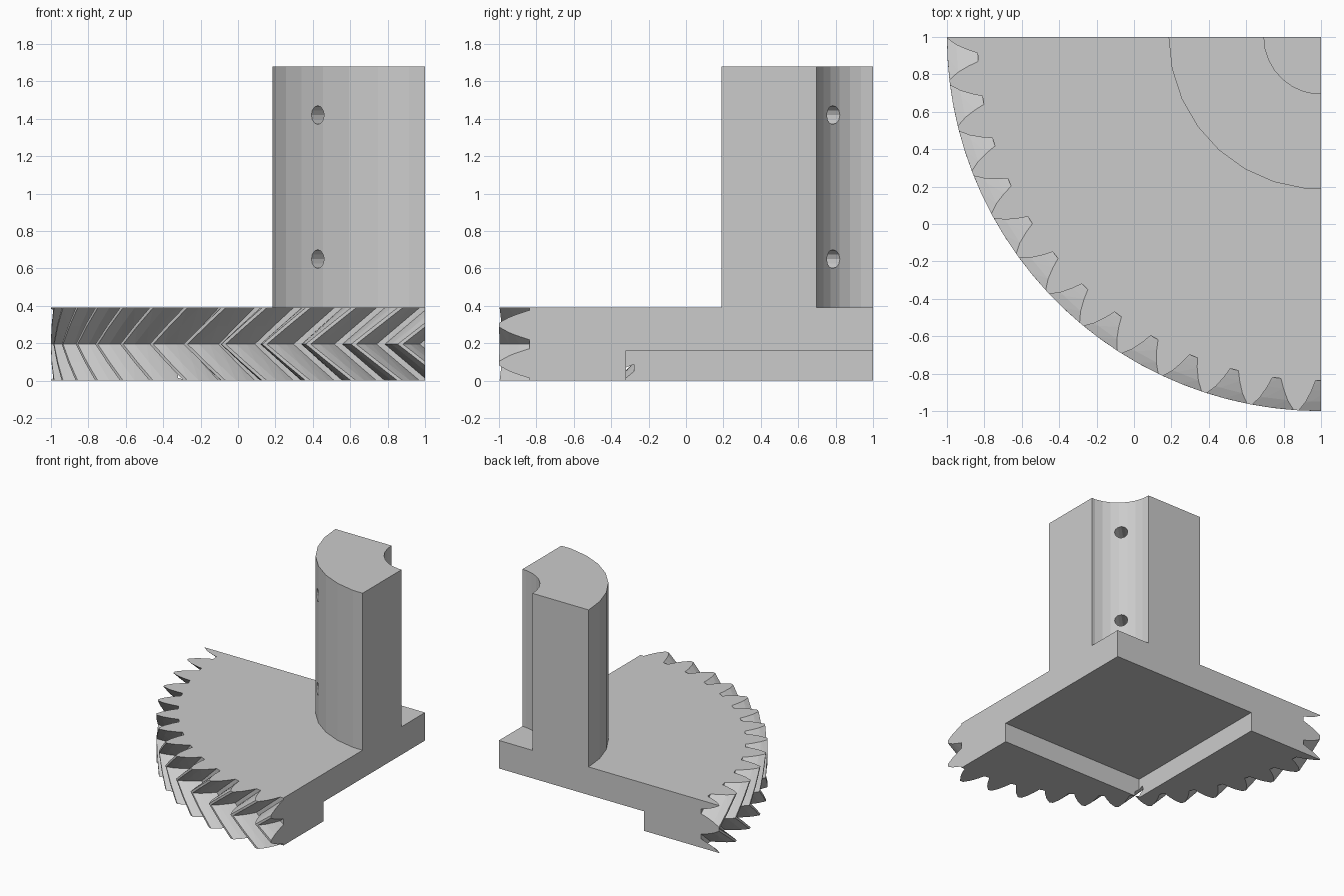
import bpy, bmesh, math
from mathutils import Vector, Matrix

if "Cube" in bpy.data.objects:
    bpy.data.objects.remove(bpy.data.objects["Cube"])

AXIS = Vector((1, 1, 0))      # gear axis, at the back left corner
GEAR_H, TOP = 0.39, 1.68
PITCH = 7.2                   # degrees per tooth

grey = bpy.data.materials.new("light_grey")
grey.use_nodes = True
colour = (0.6, 0.6, 0.6, 1)
grey.diffuse_color = colour
grey.node_tree.nodes["Principled BSDF"].inputs["Base Color"].default_value = colour


def polar(r, deg, z):
    """Point at an angle measured from -x towards -y around the gear axis."""
    a = math.radians(deg)
    return AXIS + Vector((-r * math.cos(a), -r * math.sin(a), z))


def loft(name, rings):
    """Closed solid through a stack of equal point rings."""
    bm = bmesh.new()
    rows = [[bm.verts.new(p) for p in ring] for ring in rings]
    n = len(rows[0])
    for low, high in zip(rows, rows[1:]):
        for i in range(n):
            j = (i + 1) % n
            bm.faces.new((low[i], low[j], high[j], high[i]))
    sides = list(bm.faces)
    if len(rows) > 2:
        bmesh.ops.triangulate(bm, faces=sides)
    bm.faces.new(rows[0])
    bm.faces.new(rows[-1])
    bmesh.ops.recalc_face_normals(bm, faces=bm.faces)
    return make_object(name, bm)


def make_object(name, bm):
    mesh = bpy.data.meshes.new(name)
    bm.to_mesh(mesh)
    bm.free()
    mesh.materials.append(grey)
    ob = bpy.data.objects.new(name, mesh)
    bpy.context.collection.objects.link(ob)
    return ob


def box(name, lo, hi):
    bm = bmesh.new()
    lo, hi = Vector(lo), Vector(hi)
    size = Matrix.Diagonal((*(hi - lo), 1))
    bmesh.ops.create_cube(bm, size=1, matrix=Matrix.Translation((lo + hi) / 2) @ size)
    return make_object(name, bm)


def cut(target, cutter, operation="DIFFERENCE"):
    cutter.hide_render = True
    mod = target.modifiers.new("cut", "BOOLEAN")
    mod.operation, mod.solver, mod.object = operation, "EXACT", cutter
    bpy.context.view_layer.objects.active = target
    bpy.ops.object.modifier_apply(modifier=mod.name)
    bpy.data.objects.remove(cutter)


# Herringbone gear: toothed outline twisted one pitch to mid height and back
FLANK = [(3.2, 2.0), (2.15, 1.95), (1.3, 1.89), (0.7, 1.838)]


def gear_ring(t):
    z = t * GEAR_H
    twist = -PITCH * (1 - abs(2 * t - 1))
    ring = []
    for k in range(-2, 15):
        c = 3.4 + PITCH * k + twist
        ring += [polar(r, c - w, z) for w, r in FLANK]
        ring += [polar(r, c + w, z) for w, r in reversed(FLANK)]
    return ring + [Vector((1.7, 1.7, z))]


gear = loft("gear_quarter", [gear_ring(i / 4) for i in range(5)])
cut(gear, box("quarter_bounds", (-1.5, -1.5, -0.5), (1, 1, 0.9)), "INTERSECT")

# Square pocket under the gear
cut(gear, box("pocket", (-0.32, -0.32, -0.2), (1.3, 1.3, 0.16)))


# Hub: quarter tube with faceted walls
def arc(r, z):
    pts = [polar(r, 12 * i, z) for i in range(8)]
    return pts + [polar(r * math.cos(math.radians(6)), 90, z)]


hub = loft("hub", [arc(0.815, z) + arc(0.305, z)[::-1] for z in (GEAR_H, TOP)])

# Radial screw holes through the hub
for z in (0.65, 1.42):
    bm = bmesh.new()
    aim = Vector((1, 1, 0)).to_track_quat("Z", "Y").to_matrix().to_4x4()
    bmesh.ops.create_cone(bm, cap_ends=True, segments=12, radius1=0.05, radius2=0.05,
                          depth=1, matrix=Matrix.Translation(polar(0.56, 45, z)) @ aim)
    cut(hub, make_object("screw_hole", bm))
